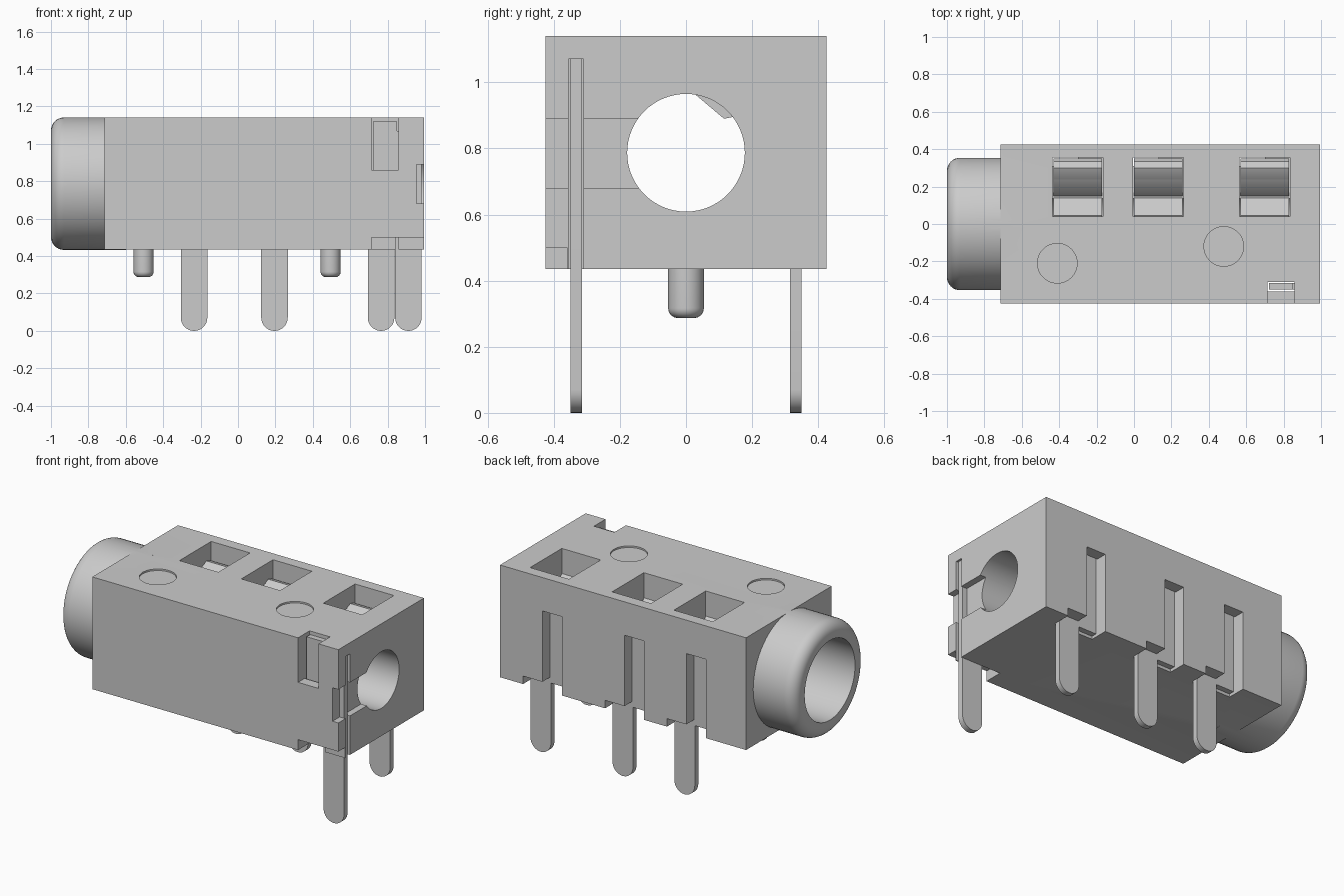
import bpy, bmesh, math
from mathutils import Matrix, Vector

if "Cube" in bpy.data.objects:
    bpy.data.objects.remove(bpy.data.objects["Cube"], do_unlink=True)

grey = bpy.data.materials.new("light_grey")
grey.use_nodes = True
COLOUR = (0.6, 0.6, 0.6, 1)
grey.diffuse_color = COLOUR
grey.node_tree.nodes["Principled BSDF"].inputs["Base Color"].default_value = COLOUR

AXIS_Z = 0.787  # height of the barrel axis


def finish(name, bm):
    bmesh.ops.recalc_face_normals(bm, faces=bm.faces)
    mesh = bpy.data.meshes.new(name)
    bm.to_mesh(mesh)
    bm.free()
    mesh.materials.append(grey)
    ob = bpy.data.objects.new(name, mesh)
    bpy.context.collection.objects.link(ob)
    return ob


def box(name, x, y, z):
    bm = bmesh.new()
    bmesh.ops.create_cube(bm, size=1)
    for v in bm.verts:
        v.co = Vector([(r[0] + r[1]) / 2 + c * (r[1] - r[0]) for c, r in zip(v.co, (x, y, z))])
    return finish(name, bm)


def lathe(name, profile, matrix, steps=64):
    """Spin (radius, height) points about z, cap both ends, then place by matrix."""
    bm = bmesh.new()
    rings = [[bm.verts.new((r * math.cos(a), r * math.sin(a), h))
              for a in (math.tau * i / steps for i in range(steps))] for r, h in profile]
    for low, high in zip(rings, rings[1:]):
        for i in range(steps):
            j = (i + 1) % steps
            bm.faces.new((low[i], low[j], high[j], high[i]))
    bm.faces.new(rings[0])
    bm.faces.new(rings[-1])
    bm.transform(matrix)
    return finish(name, bm)


def extrude(name, outline, vec):
    """Extrude a flat outline along a vector."""
    bm = bmesh.new()
    face = bm.faces.new([bm.verts.new(p) for p in outline])
    new = bmesh.ops.extrude_face_region(bm, geom=[face])["geom"]
    bmesh.ops.translate(bm, vec=vec, verts=[g for g in new if isinstance(g, bmesh.types.BMVert)])
    return finish(name, bm)


def boolean(ob, other, operation="DIFFERENCE"):
    mod = ob.modifiers.new("cut", "BOOLEAN")
    mod.operation, mod.solver, mod.object = operation, "EXACT", other
    activate(ob)
    bpy.ops.object.modifier_apply(modifier=mod.name)
    bpy.data.objects.remove(other, do_unlink=True)


def activate(ob):
    bpy.ops.object.select_all(action="DESELECT")
    ob.select_set(True)
    bpy.context.view_layer.objects.active = ob


def smooth(ob):
    activate(ob)
    bpy.ops.object.shade_smooth_by_angle(angle=math.radians(32))


def rounded(radius, fillet, start, end):
    """Cylinder profile with a filleted first end."""
    arc = [(radius - fillet + fillet * math.sin(t), start + fillet - fillet * math.cos(t))
           for t in (math.pi / 2 * i / 8 for i in range(9))]
    return arc + [(radius, end)]


along_x = Matrix.Translation((0, 0, AXIS_Z)) @ Matrix.Rotation(math.pi / 2, 4, "Y")

# Housing with its round barrel
housing = box("housing", (-0.715, 0.995), (-0.425, 0.425), (0.435, 1.14))
barrel = lathe("barrel", rounded(0.354, 0.07, -1, -0.6), along_x)
boolean(housing, barrel, "UNION")

# Stepped bore running right through
boolean(housing, lathe("bore", [(0.178, -1.2), (0.178, 1.2)], along_x))
boolean(housing, lathe("mouth", [(0.25, -1.2), (0.25, -0.5)], along_x))

# Three contact bays: top pocket, back slot and bottom notch
bays = [-0.435, -0.005, 0.565]
for x in bays:
    boolean(housing, box("pocket", (x, x + 0.27), (0.04, 0.355), (0.9, 1.3)))
    boolean(housing, box("slot", (x, x + 0.135), (0.31, 0.6), (0.3, 0.93)))
    boolean(housing, box("notch", (x, x + 0.27), (0.31, 0.6), (0.3, 0.485)))

# Shallow round marks on top
for x, y in [(-0.41, -0.21), (0.48, -0.12)]:
    boolean(housing, lathe("mark", [(0.106, 1.13), (0.106, 1.3)], Matrix.Translation((x, y, 0)), 48))

# Cuts around the front corner contact
for x, y, z in [
    ((0.715, 0.857), (-0.6, -0.31), (0.86, 1.3)),
    ((0.715, 0.857), (-0.36, -0.31), (0.3, 1.3)),
    ((0.715, 1.2), (-0.6, -0.36), (0.3, 0.5)),
    ((0.84, 1.2), (-0.355, -0.31), (0.3, 1.07)),
    ((0.955, 1.2), (-0.6, 0), (0.68, 0.89)),
]:
    boolean(housing, box("corner_cut", x, y, z))
smooth(housing)


def pin(name, x, y, top):
    """Flat leg with a round tip."""
    r = 0.071
    tip = [(x + r - r * math.cos(t), y, r - r * math.sin(t))
           for t in (math.pi * i / 16 for i in range(17))]
    ob = extrude(name, tip + [(x + 2 * r, y, top), (x, y, top)], (0, 0.035, 0))
    smooth(ob)


# Back contacts: leg, upright strip and spring leaf
leaf = [(0.35, 0.48), (0.35, 1.0), (0.335, 1.03), (0.3, 1.04), (0.24, 1.01),
        (0.165, 0.91), (0.14, 0.905), (0.045, 0.985)]
for i, x in enumerate(bays, 1):
    pin(f"back_pin_{i}", x + 0.129, 0.315, 0.485)
    inner = [(y - 0.025, z - 0.015) for y, z in reversed(leaf)]
    strip = extrude(f"back_upright_{i}", [(x + 0.005, 0.315, 0.45), (x + 0.005, 0.35, 0.45),
                    (x + 0.005, 0.35, 1.0), (x + 0.005, 0.315, 1.0)], (0.13, 0, 0))
    spring = extrude(f"spring_leaf_{i}", [(x + 0.005, y, z) for y, z in leaf[1:] + inner[:-1]],
                     (0.26, 0, 0))
    smooth(spring)

# Front corner contact
pin("front_pin", 0.84, -0.35, 1.07)
box("front_contact_plate", (0.722, 0.85), (-0.35, -0.315), (0.5, 1.12))

# Locating pegs underneath
for name, x in [("left_peg", 0.495), ("right_peg", -0.505)]:
    smooth(lathe(name, rounded(0.054, 0.03, 0.287, 0.45), Matrix.Translation((x, 0, 0)), 24))
